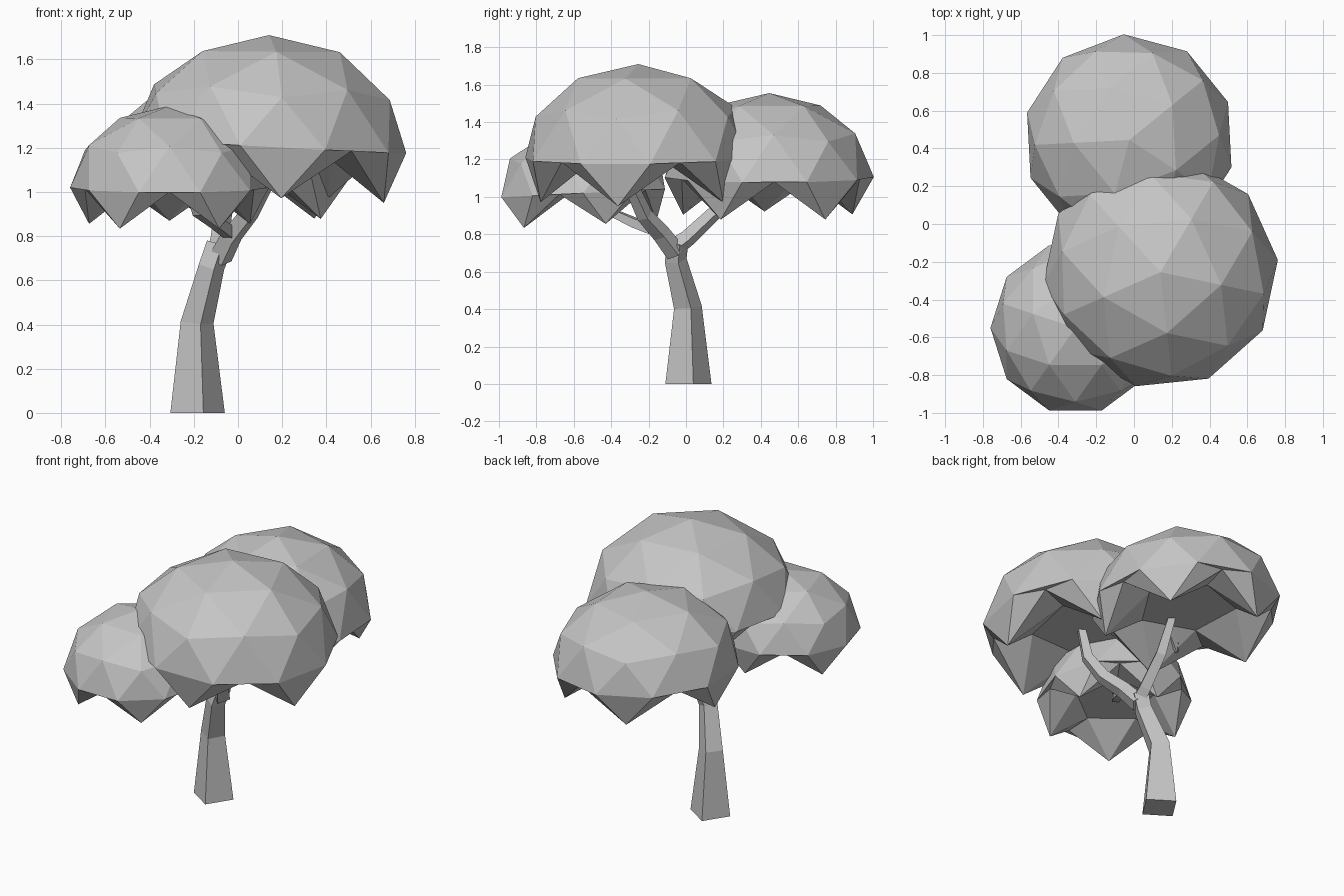
import bpy, bmesh, math
from mathutils import Vector, Matrix

cube = bpy.data.objects.get("Cube")
if cube:
    bpy.data.objects.remove(cube)

grey = bpy.data.materials.new("plain_grey")
grey.use_nodes = True
GREY = (0.56, 0.56, 0.56, 1)
grey.diffuse_color = GREY
grey.node_tree.nodes["Principled BSDF"].inputs["Base Color"].default_value = GREY


def finish(name, bm):
    bmesh.ops.recalc_face_normals(bm, faces=bm.faces)
    mesh = bpy.data.meshes.new(name)
    bm.to_mesh(mesh)
    bm.free()
    mesh.materials.append(grey)
    obj = bpy.data.objects.new(name, mesh)
    bpy.context.collection.objects.link(obj)


def limb(name, path, spin=12):
    """Square limb swept along (x, y, z, half diagonal) stations."""
    bm = bmesh.new()
    pts = [Vector(p[:3]) for p in path]
    rings = []
    for i, p in enumerate(pts):
        tangent = pts[min(i + 1, len(pts) - 1)] - pts[max(i - 1, 0)]
        if i == 0 and p.z == 0:
            tangent = Vector((0, 0, 1))  # flat foot on the ground
        turn = Vector((0, 0, 1)).rotation_difference(tangent.normalized())
        ring = []
        for k in range(4):
            a = math.radians(spin + 90 * k)
            corner = Vector((math.cos(a), math.sin(a), 0)) * path[i][3]
            ring.append(bm.verts.new(p + turn @ corner))
        rings.append(ring)
    for low, high in zip(rings, rings[1:]):
        for k in range(4):
            n = (k + 1) % 4
            bm.faces.new((low[k], low[n], high[n], high[k]))
    bm.faces.new(rings[0][::-1])
    bm.faces.new(rings[-1])
    finish(name, bm)


def canopy(name, centre, size, spin, lean_x, lean_y):
    """Faceted dome: flat underside with five hanging points, leaning at the rim."""
    bm = bmesh.new()
    bmesh.ops.create_icosphere(bm, subdivisions=2, radius=1)
    for v in bm.verts:
        if v.co.z < -0.1:
            hanging = -0.6 < v.co.z < -0.48
            v.co.z = -0.46 if hanging else 0
    bmesh.ops.rotate(bm, verts=bm.verts, matrix=Matrix.Rotation(math.radians(spin), 3, 'Z'))
    for v in bm.verts:
        rim = min(1, 1 - v.co.z)
        x, y, z = (c * s for c, s in zip(v.co, size))
        v.co = Vector(centre) + Vector((x, y, z + rim * (lean_x * x + lean_y * y)))
    finish(name, bm)


# Leaf domes
canopy("main_canopy", (0.14, -0.255, 1.21), (0.625, 0.617, 0.5), 60, -0.055, 0.01)
canopy("back_canopy", (-0.025, 0.445, 1.105), (0.56, 0.56, 0.45), 39, -0.05, 0)
canopy("front_canopy", (-0.31, -0.55, 1.02), (0.45, 0.46, 0.37), 18, 0, 0.05)

# Trunk and branches
limb("trunk", [(-0.183, 0.013, 0, 0.126), (-0.185, 0.01, 0.41, 0.076),
               (-0.12, -0.055, 0.66, 0.06), (-0.085, -0.045, 0.76, 0.06)])
limb("main_branch", [(-0.08, -0.055, 0.7, 0.055), (-0.03, -0.13, 0.8, 0.05),
                     (0.05, -0.22, 0.9, 0.045), (0.12, -0.28, 1.03, 0.04),
                     (0.15, -0.3, 1.22, 0.03)])
limb("back_branch", [(-0.09, -0.06, 0.73, 0.052), (-0.08, 0.01, 0.78, 0.046),
                     (-0.065, 0.17, 0.93, 0.04), (-0.055, 0.28, 1.12, 0.03)])
limb("front_branch", [(-0.03, -0.13, 0.81, 0.038), (-0.1, -0.27, 0.86, 0.034),
                      (-0.18, -0.38, 0.91, 0.03), (-0.22, -0.43, 1.03, 0.025)])
